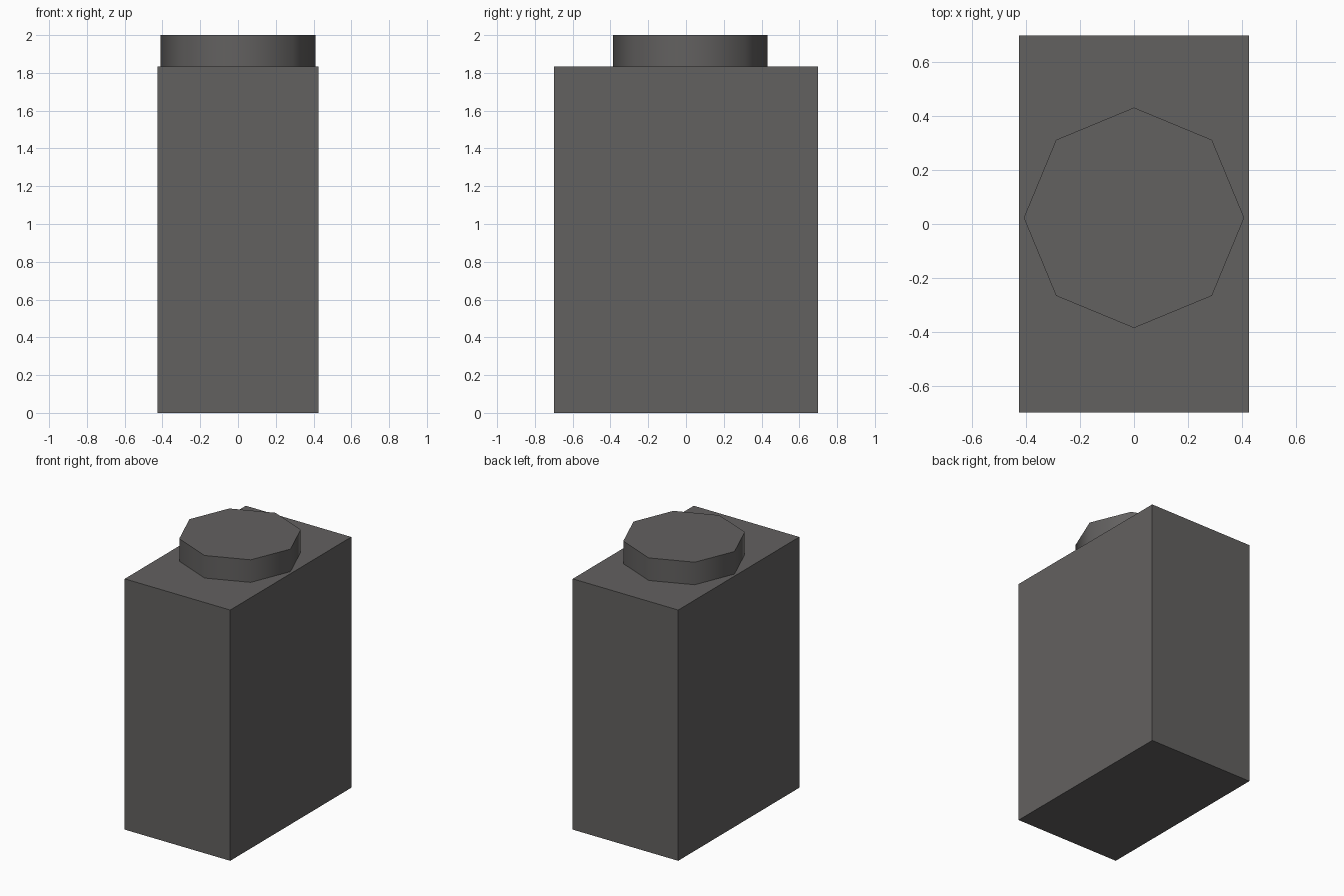
import bpy, math

if "Cube" in bpy.data.objects:
    bpy.data.objects.remove(bpy.data.objects["Cube"])

grey = bpy.data.materials.new("dark grey")
grey.diffuse_color = (0.124, 0.119, 0.117, 1)
grey.use_nodes = True
grey.node_tree.nodes["Principled BSDF"].inputs["Base Color"].default_value = grey.diffuse_color

BODY_TOP = 1.835

# tall rectangular body
bpy.ops.mesh.primitive_cube_add(size=1, location=(0, 0, BODY_TOP / 2))
body = bpy.context.object
body.name = "body"
body.scale = (0.854, 1.4, BODY_TOP)
bpy.ops.object.transform_apply(location=False, rotation=False, scale=True)
body.data.materials.append(grey)

# eight-sided stud on top, sides shaded smooth
stud_height = 2 - BODY_TOP
bpy.ops.mesh.primitive_cylinder_add(vertices=8, radius=0.409, depth=stud_height,
                                    location=(0, 0.023, BODY_TOP + stud_height / 2))
stud = bpy.context.object
stud.name = "stud"
stud.data.materials.append(grey)
bpy.ops.object.shade_smooth_by_angle(angle=math.radians(60))
